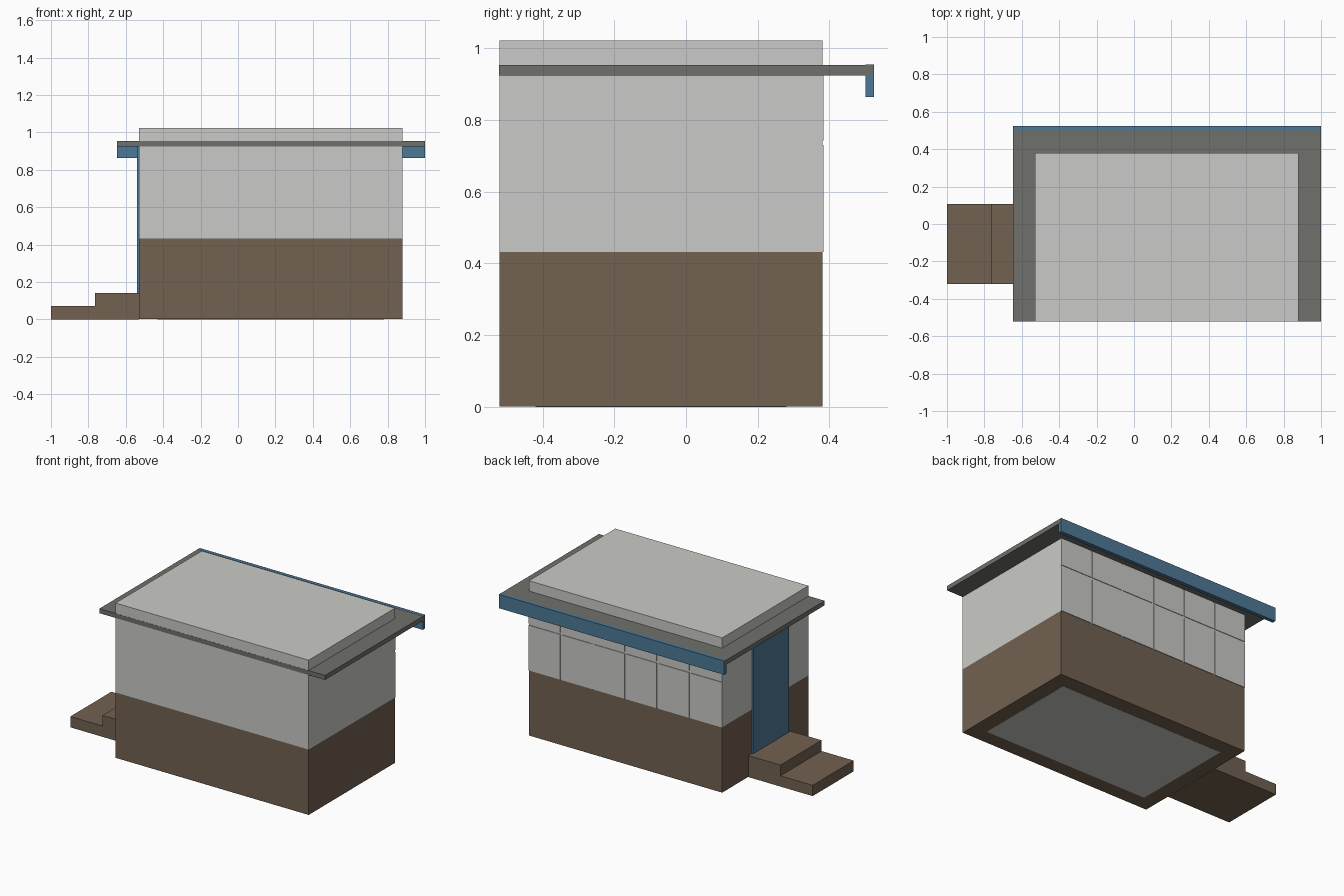
import bpy
import bmesh

cube = bpy.data.objects.get("Cube")
if cube:
    bpy.data.objects.remove(cube, do_unlink=True)


def material(name, rgb):
    m = bpy.data.materials.new(name)
    m.use_nodes = True
    m.diffuse_color = (*rgb, 1)
    m.node_tree.nodes["Principled BSDF"].inputs["Base Color"].default_value = (*rgb, 1)
    return m


PLASTER = material("light grey plaster", (0.59, 0.59, 0.57))
BROWN = material("brown plinth", (0.168, 0.121, 0.082))
ROOF = material("dark grey roof", (0.162, 0.162, 0.147))
BLUE = material("blue paint", (0.075, 0.19, 0.31))


def prism(name, profile, y0, y1, mat):
    """Extrude a closed x-z profile along y."""
    bm = bmesh.new()
    face = bm.faces.new([bm.verts.new((x, y0, z)) for x, z in profile])
    out = bmesh.ops.extrude_face_region(bm, geom=[face])
    moved = [v for v in out["geom"] if isinstance(v, bmesh.types.BMVert)]
    bmesh.ops.translate(bm, verts=moved, vec=(0, y1 - y0, 0))
    bmesh.ops.recalc_face_normals(bm, faces=bm.faces)
    mesh = bpy.data.meshes.new(name)
    bm.to_mesh(mesh)
    bm.free()
    mesh.materials.append(mat)
    obj = bpy.data.objects.new(name, mesh)
    bpy.context.collection.objects.link(obj)
    return obj


def box(name, x, y, z, mat):
    return prism(name, [(x[0], z[0]), (x[1], z[0]), (x[1], z[1]), (x[0], z[1])],
                 y[0], y[1], mat)


LEFT, RIGHT, FRONT, BACK = -0.53, 0.88, -0.52, 0.38
PLINTH_TOP, EAVE = 0.432, 0.924

# Main building: plinth, walls and the floor underneath
box("plinth", (LEFT, RIGHT), (FRONT, BACK), (0.001, PLINTH_TOP), BROWN)
box("upper_walls", (LEFT, RIGHT), (FRONT, BACK), (PLINTH_TOP, 1.022), PLASTER)
box("floor", (LEFT + 0.1, RIGHT - 0.1), (FRONT + 0.1, BACK - 0.1), (0, 0.02), PLASTER)

# Overhanging roof slab with a fascia along the back
box("roof_slab", (-0.647, 1.0), (FRONT - 0.001, 0.523), (EAVE, 0.954), ROOF)
box("fascia", (-0.646, 0.999), (0.5, 0.524), (0.864, 0.955), BLUE)

# Door and L-shaped entrance steps
box("door", (LEFT - 0.01, LEFT + 0.01), (-0.30, 0.07), (0.14, EAVE), BLUE)
prism("entrance_steps",
      [(-1, 0), (LEFT, 0), (LEFT, 0.142), (-0.765, 0.142), (-0.765, 0.071), (-1, 0.071)],
      -0.32, 0.108, BROWN)

# Two rows of thin panels on the back wall
COLUMNS, GAP = 6, 0.005
width = (RIGHT - LEFT) / COLUMNS
for row, (low, high) in enumerate([(PLINTH_TOP, 0.73), (0.743, EAVE)]):
    for i in range(COLUMNS):
        x0 = LEFT + i * width
        x1 = x0 + width
        box(f"back_panel_{row}_{i}",
            (x0 + (GAP if i else 0), x1 - (GAP if i < COLUMNS - 1 else 0)),
            (BACK, BACK + 0.004), (low, high), PLASTER)
